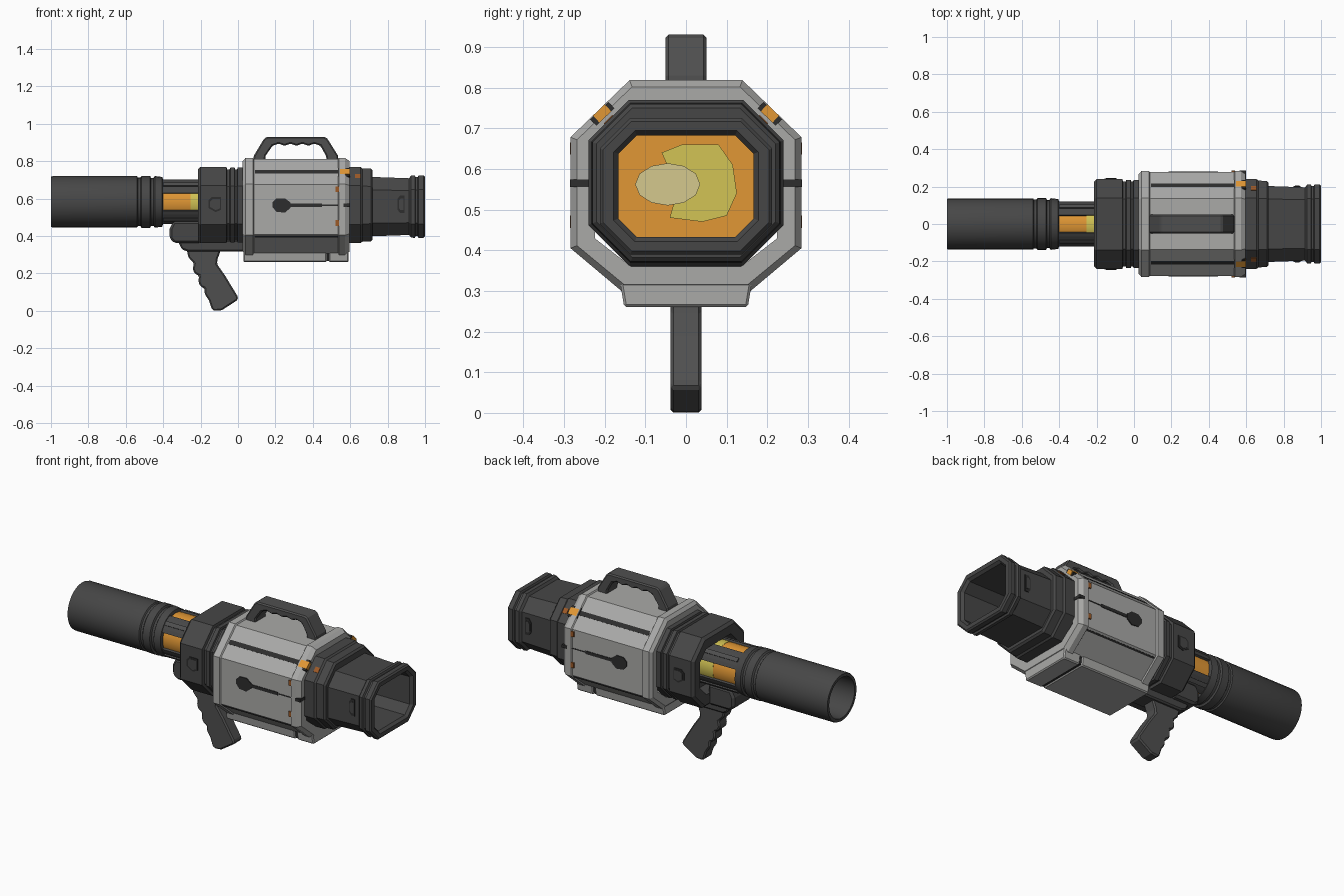
import bpy, bmesh, math
from mathutils import Vector

if "Cube" in bpy.data.objects:
    bpy.data.objects.remove(bpy.data.objects["Cube"])


def material(name, col):
    m = bpy.data.materials.new(name)
    m.diffuse_color = (*col, 1)
    m.use_nodes = True
    m.node_tree.nodes["Principled BSDF"].inputs["Base Color"].default_value = m.diffuse_color
    return m


DARK = material("dark grey", (0.062, 0.062, 0.062))
GRIP = material("grip grey", (0.078, 0.078, 0.078))
BLACK = material("charcoal", (0.026, 0.026, 0.026))
LIGHT = material("light grey", (0.40, 0.40, 0.39))
ORANGE = material("orange", (0.75, 0.31, 0.035))
YELLOW = material("yellow", (0.65, 0.55, 0.09))
PALE = material("pale yellow", (0.66, 0.58, 0.27))
RUST = material("rust", (0.33, 0.10, 0.02))

AXIS_Z = 0.583  # height of the barrel axis


def finish(name, bm, mat, smooth=False, bevel=0):
    bmesh.ops.recalc_face_normals(bm, faces=bm.faces[:])
    me = bpy.data.meshes.new(name)
    bm.to_mesh(me)
    bm.free()
    me.materials.append(mat)
    ob = bpy.data.objects.new(name, me)
    bpy.context.collection.objects.link(ob)
    if smooth:
        me.shade_smooth()
        me.set_sharp_from_angle(angle=math.radians(30))
    if bevel:
        b = ob.modifiers.new("edge", 'BEVEL')
        b.width, b.segments, b.limit_method = bevel, 1, 'ANGLE'
    return ob


def loft(name, sections, mat, wrap=False, smooth=False):
    """Skin (x, [(y, z)...]) sections; wrap joins last to first, else ends are capped."""
    bm = bmesh.new()
    loops = [[bm.verts.new((x, y, z)) for y, z in pts] for x, pts in sections]
    n = len(loops[0])
    pairs = list(zip(loops, loops[1:]))
    if wrap:
        pairs.append((loops[-1], loops[0]))
    else:
        bm.faces.new(loops[0])
        bm.faces.new(loops[-1])
    for a, b in pairs:
        for i in range(n):
            j = (i + 1) % n
            bm.faces.new((a[i], a[j], b[j], b[i]))
    return finish(name, bm, mat, smooth)


def prism(name, pts, axis, a, b, mat, bevel=0):
    """Extrude a 2D outline along x (pts are y,z) or along y (pts are x,z)."""
    bm = bmesh.new()
    place = (lambda p, t: (t, p[0], p[1])) if axis == 'x' else (lambda p, t: (p[0], t, p[1]))
    lo = [bm.verts.new(place(p, a)) for p in pts]
    hi = [bm.verts.new(place(p, b)) for p in pts]
    bm.faces.new(lo)
    bm.faces.new(hi)
    for i in range(len(pts)):
        j = (i + 1) % len(pts)
        bm.faces.new((lo[i], lo[j], hi[j], hi[i]))
    return finish(name, bm, mat, bevel=bevel)


def octagon(hy, z0, z1, ct, cb, d=0):
    """Chamfered rectangle inset by d; ct, cb are top and bottom (y, z) corner cuts."""
    hy, z0, z1 = hy - d, z0 + d, z1 - d
    k = 0.6 * d
    half = [(hy - ct[0] + k, z1), (hy, z1 - ct[1] + k), (hy, z0 + cb[1] - k), (hy - cb[0] + k, z0)]
    return half + [(-y, z) for y, z in reversed(half)]


def circle(r, n=28):
    return [(r * math.cos(2 * math.pi * i / n), AXIS_Z + r * math.sin(2 * math.pi * i / n)) for i in range(n)]


def strip(name, x0, x1, centre, width, deg, out, mat, depth=0.02):
    """Mirrored pair of bars along x, lying on a hull face whose normal points at deg."""
    n = Vector((math.cos(math.radians(deg)), math.sin(math.radians(deg))))
    t = Vector((-n.y, n.x)) * width / 2
    c = Vector(centre)
    pts = [c + t + n * out, c - t + n * out, c - t - n * depth, c + t - n * depth]
    for s, side in ((1, "left"), (-1, "right")):
        prism(f"{name}_{side}", [(s * p.x, p.y) for p in pts], 'x', x0, x1, mat)


def side_plate(name, pts, y, out, mat):
    for s, side in ((1, "left"), (-1, "right")):
        prism(f"{name}_{side}", pts, 'y', s * (y - 0.01), s * (y + out), mat)


# rear tube with ring grooves, open at the back
tube = [(-0.40, .118), (-0.405, .133), (-0.445, .138), (-0.452, .128), (-0.465, .128), (-0.47, .139),
        (-0.515, .139), (-0.522, .13), (-0.535, .13), (-0.54, .137), (-0.99, .137), (-1, .134),
        (-1, .117), (-0.46, .113)]
loft("rear_tube", [(x, circle(r)) for x, r in tube], DARK, smooth=True)

# glowing core with dark cage around it
loft("energy_core", [(x, circle(0.117)) for x in (-0.41, -0.1)], ORANGE, smooth=True)
loft("core_hot_band", [(x, circle(0.119)) for x in (-0.255, -0.1)], YELLOW, smooth=True)


def sector(a0, a1, r0, r1, n=5):
    ang = [math.radians(a0 + (a1 - a0) * i / n) for i in range(n + 1)]
    out = [(r1 * math.cos(a), AXIS_Z + r1 * math.sin(a)) for a in ang]
    return out + [(r0 * math.cos(a), AXIS_Z + r0 * math.sin(a)) for a in reversed(ang)]


for q in range(4):
    prism(f"core_cage_{q}", sector(90 * q + 22, 90 * q + 68, .10, .129), 'x', -0.41, -0.1, DARK)
    prism(f"core_rib_{q}", sector(90 * q + 40, 90 * q + 50, .12, .136, 2), 'x', -0.40, -0.1, GRIP)

# octagonal collars either side of the shell
CUT = (0.10, 0.10)


def collar(d):
    return octagon(0.24, 0.362, 0.77, CUT, CUT, d)


loft("rear_collar", [(-0.15, collar(.085)), (-0.21, collar(.07)), (-0.215, collar(.015)), (-0.20, collar(0)),
                     (-0.062, collar(0)), (-0.058, collar(.014)), (-0.045, collar(.014)),
                     (-0.041, collar(.004)), (-0.018, collar(.004)), (-0.015, collar(.014)),
                     (-0.005, collar(.014)), (-0.002, collar(.004)), (0.05, collar(.004))], DARK)
loft("front_collar", [(0.5, collar(0)), (0.655, collar(0)), (0.665, collar(.008)), (0.71, collar(.01)),
                      (0.72, collar(.02)), (0.72, collar(.06)), (0.5, collar(.06))], DARK, wrap=True)


# main light shell with raised end rims
def shell(d):
    return octagon(0.284, 0.30, 0.818, (0.145, 0.14), (0.125, 0.105), d)


loft("main_shell", [(0.025, shell(.06)), (0.025, shell(.018)), (0.04, shell(0)), (0.08, shell(0)),
                    (0.085, shell(.007)), (0.535, shell(.007)), (0.54, shell(0)), (0.572, shell(0)),
                    (0.595, shell(.016)), (0.595, shell(.06))], LIGHT, wrap=True)
SLAB = [(.146, .36), (.162, .32), (.152, .26), (-.152, .26), (-.162, .32), (-.146, .36)]
prism("belly_slab_rear", SLAB, 'x', 0.03, 0.475, LIGHT, 0.006)
prism("belly_slab_front", SLAB, 'x', 0.487, 0.592, LIGHT, 0.006)
prism("belly_slab_joint", [(y * .97, z + .006) for y, z in SLAB], 'x', 0.47, 0.49, BLACK)

# slots, lamps and keyhole inlays on the shell
strip("upper_slot", 0.09, 0.55, (0.206, 0.741), 0.026, 46, 0.003, BLACK)
strip("upper_socket", 0.535, 0.597, (0.212, 0.742), 0.062, 46, 0.002, BLACK)
strip("upper_lamp", 0.545, 0.600, (0.212, 0.742), 0.04, 46, 0.004, ORANGE)
strip("lower_seam", 0.09, 0.535, (0.264, 0.397), 0.010, -50, 0.003, BLACK)
strip("shell_notch", 0.565, 0.598, (0.28, 0.565), 0.018, 0, 0.005, BLACK, 0.045)
strip("side_slot", 0.27, 0.45, (0.277, 0.565), 0.018, 0, 0.003, BLACK)
strip("slot_tail", 0.45, 0.535, (0.277, 0.565), 0.006, 0, 0.002, BLACK)
for z in (0.65, 0.47):
    strip(f"side_lamp_{int(z * 100)}", 0.522, 0.54, (0.284, z), 0.03, 0, 0.001, RUST)
side_plate("keyhole", [(.185, .555), (.205, .53), (.25, .525), (.28, .55), (.28, .58), (.25, .602),
                       (.205, .60), (.185, .58)], 0.277, 0.005, BLACK)
strip("collar_lamp", 0.625, 0.655, (0.19, 0.72), 0.03, 45, 0.003, RUST)

# shield shaped inlay on the rear collar
for name, k, out, mat in (("shield_rim", 1, .004, BLACK), ("shield_face", .75, .007, DARK)):
    side_plate(name, [(-.12 + k * x, .57 + k * z) for x, z in
                      ((-.038, .02), (-.02, .038), (.03, .038), (.03, -.03), (0, -.042), (-.038, -.02))],
               0.24, out, mat)


# square muzzle with flared lip and deep bore
def muzzle(d):
    return octagon(0.212, 0.39, 0.725, (.075, .075), (.075, .075), d)


def bore(d):
    return octagon(0.166, 0.433, 0.682, (.045, .045), (.045, .045), d)


loft("muzzle", [(0.69, muzzle(.008)), (0.915, muzzle(.016)), (0.925, muzzle(.002)), (0.945, muzzle(0)),
                (0.95, muzzle(.010)), (0.96, muzzle(.010)), (0.965, muzzle(0)), (0.992, muzzle(0)),
                (1.0, muzzle(.008)), (1.0, bore(-.012)), (0.985, bore(0)), (0.54, bore(0))], DARK, wrap=True)
for name, k, out, mat in (("muzzle_slot_rim", 1, .003, BLACK), ("muzzle_slot_face", .65, .006, DARK)):
    side_plate(name, [(.872 + k * x, .57 + k * z) for x, z in
                      ((-.018, .03), (-.005, .048), (.018, .048), (.018, -.048), (-.005, -.048), (-.018, -.03))],
               0.199, out, mat)

# layered glow at the bottom of the bore
prism("glow_back", bore(-.003), 'x', 0.53, 0.55, ORANGE)
prism("glow_mid", [(-.06, .64), (-.01, .66), (.08, .66), (.115, .61), (.125, .54), (.10, .485),
                   (.04, .47), (-.04, .48), (-.02, .55)], 'x', 0.548, 0.554, YELLOW)
prism("glow_hot", [(-.045 + .08 * math.cos(i * math.pi / 6), .562 + .052 * math.sin(i * math.pi / 6))
                   for i in range(12)], 'x', 0.55, 0.558, PALE)

# carrying handle with finger grooves underneath
under = [(0.185 + i * 0.0319, 0.883 if i % 2 == 0 else 0.894) for i in range(9)]
prism("carry_handle", [(.08, .80), (.085, .83), (.14, .922), (.155, .93), (.462, .93), (.477, .922),
                       (.535, .83), (.537, .80), (.475, .80), (.47, .83)] + under[::-1] +
      [(.148, .83), (.145, .80)], 'y', -0.05, 0.05, GRIP, 0.007)

# underside mount and pistol grip
prism("mount_block", [(-.365, .44), (-.365, .385), (-.34, .362), (-.2, .362), (-.2, .48), (-.345, .48)],
      'y', -0.085, 0.085, DARK, 0.012)
prism("mount_rail", [(-.32, .37), (-.30, .328), (-.27, .318), (.05, .318), (.05, .38), (-.32, .38)],
      'y', -0.055, 0.055, DARK, 0.008)
prism("pistol_grip", [(-.275, .33), (-.265, .285), (-.235, .255), (-.242, .225), (-.232, .20), (-.208, .188),
                      (-.212, .155), (-.20, .13), (-.178, .12), (-.178, .09), (-.155, .055), (-.14, .008),
                      (-.125, 0), (-.085, .004), (0, .06), (0, .075), (-.07, .19), (-.112, .25),
                      (-.11, .275), (-.09, .33)], 'y', -0.038, 0.038, GRIP, 0.009)
